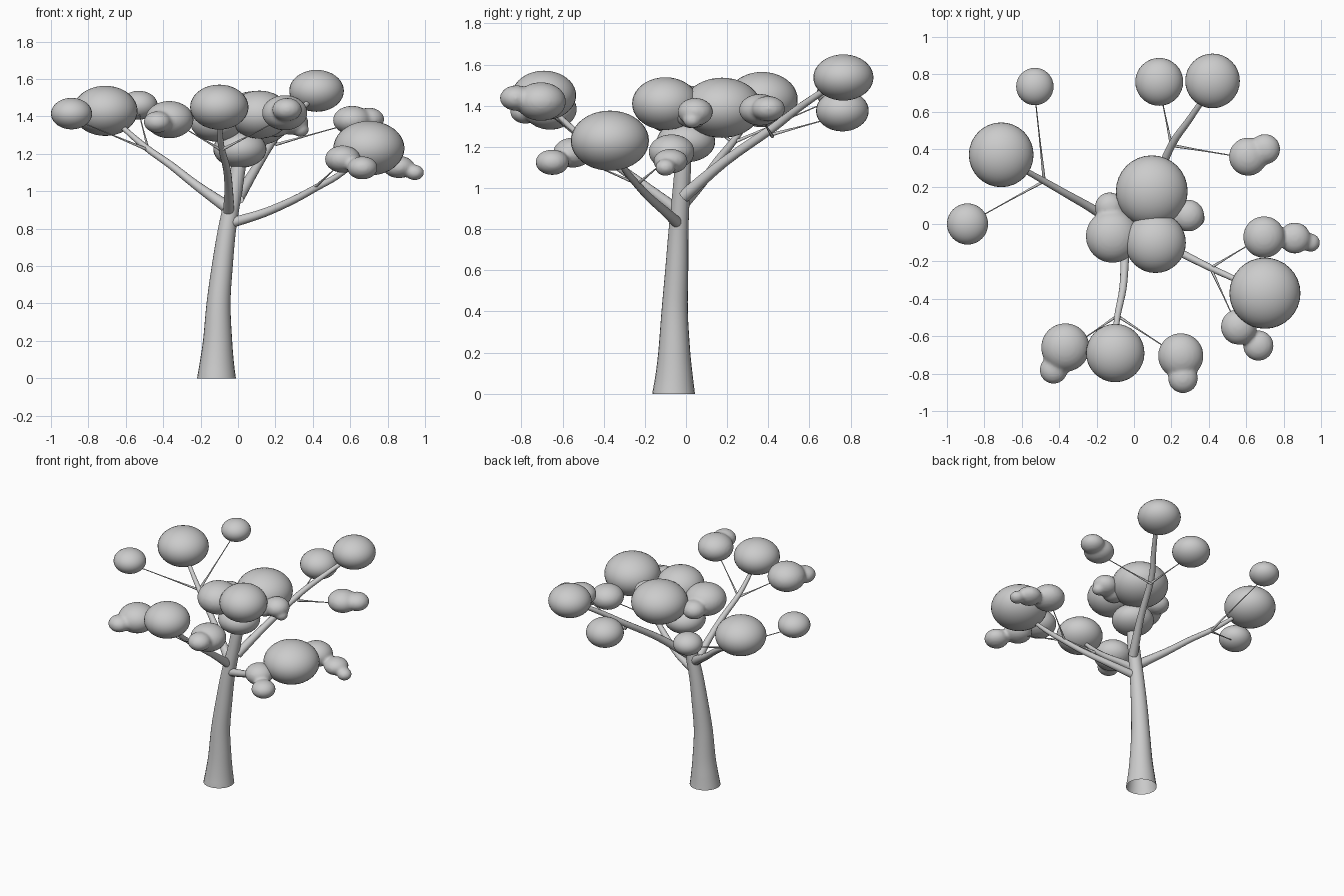
import bpy, bmesh, math
from mathutils import Vector, Matrix

if "Cube" in bpy.data.objects:
    bpy.data.objects.remove(bpy.data.objects["Cube"])


def finish(name, bm):
    me = bpy.data.meshes.new(name)
    bmesh.ops.recalc_face_normals(bm, faces=bm.faces)
    bm.to_mesh(me)
    bm.free()
    me.shade_smooth()
    ob = bpy.data.objects.new(name, me)
    bpy.context.collection.objects.link(ob)
    return ob


def smooth_path(pts, steps=4):
    """Catmull-Rom through (x, y, z, radius) points."""
    p = [Vector(q) for q in pts]
    p = [2 * p[0] - p[1]] + p + [2 * p[-1] - p[-2]]
    out = []
    for i in range(1, len(p) - 2):
        a, b, c, d = p[i - 1:i + 3]
        for s in range(steps):
            t = s / steps
            out.append(0.5 * (2 * b + (c - a) * t + (2 * a - 5 * b + 4 * c - d) * t * t
                              + (3 * b - a - 3 * c + d) * t ** 3))
    return out + [p[-2]]


def tube(name, pts, sides, level_start=False):
    path = smooth_path(pts)
    bm = bmesh.new()
    rings = []
    for i, q in enumerate(path):
        tan = (path[min(i + 1, len(path) - 1)] - path[max(i - 1, 0)]).to_3d().normalized()
        if level_start and i == 0:
            tan = Vector((0, 0, 1))
        ref = Vector((0, 1, 0)) if abs(tan.y) < 0.75 and level_start else Vector((0.31, 0.2, 1)).cross(tan)
        u = (ref - tan * ref.dot(tan)).normalized()
        v = tan.cross(u)
        ring = []
        for k in range(sides):
            a = 2 * math.pi * k / sides
            ring.append(bm.verts.new(q.to_3d() + (u * math.cos(a) + v * math.sin(a)) * q.w))
        rings.append(ring)
    for r0, r1 in zip(rings, rings[1:]):
        for k in range(sides):
            j = (k + 1) % sides
            bm.faces.new((r0[k], r0[j], r1[j], r1[k]))
    bm.faces.new(rings[-1])
    return finish(name, bm)


def clump(name, lumps):
    """Flattened leaf balls; several lumps are blended into one body."""
    bm = bmesh.new()
    for x, y, z, r, h in lumps:
        m = Matrix.Translation((x, y, z)) @ Matrix.Diagonal((r, r, h, 1))
        bmesh.ops.create_uvsphere(bm, u_segments=32, v_segments=20, radius=1, matrix=m)
    ob = finish(name, bm)
    if len(lumps) > 1:
        rm = ob.modifiers.new("blend", 'REMESH')
        rm.mode = 'VOXEL'
        rm.voxel_size = 0.011
        rm.use_smooth_shade = True
        sm = ob.modifiers.new("soften", 'SMOOTH')
        sm.factor = 0.5
        sm.iterations = 5


# Trunk, flared and leaning
tube("trunk", [(-.115, -.06, 0, .104), (-.113, -.058, .08, .092), (-.109, -.057, .2, .078),
               (-.104, -.055, .4, .064), (-.084, -.045, .6, .056), (-.058, -.036, .8, .048),
               (-.02, -.022, 1.0, .042), (.005, -.012, 1.15, .038), (.02, 0, 1.3, .028)], 24, True)

# Main branches
branches = {
    "left": [(-.05, -.03, .91, .034), (-.22, .08, 1.03, .024), (-.36, .16, 1.14, .02),
             (-.5, .24, 1.24, .017), (-.66, .33, 1.38, .012)],
    "back": [(.0, -.01, .96, .032), (.1, .19, 1.13, .024), (.2, .42, 1.29, .021),
             (.29, .55, 1.39, .018), (.4, .71, 1.5, .014)],
    "right": [(-.04, -.04, .83, .028), (.14, -.1, .885, .023), (.3, -.18, .955, .02),
              (.42, -.24, 1.02, .018), (.53, -.29, 1.08, .016), (.65, -.35, 1.17, .012)],
    "front": [(-.05, -.03, .88, .032), (-.05, -.2, 1.01, .023), (-.06, -.35, 1.12, .02),
              (-.09, -.5, 1.24, .017), (-.1, -.65, 1.38, .012)],
}
for side, pts in branches.items():
    tube(side + "_branch", pts, 12)

# Thin twigs out to the side clumps
twigs = [((-.48, .23, 1.22), (-.84, .03, 1.37)), ((-.48, .23, 1.22), (-.53, .69, 1.42)),
         ((.2, .42, 1.26), (.14, .71, 1.34)), ((.2, .42, 1.25), (.56, .36, 1.35)),
         ((.41, -.235, 1.02), (.65, -.09, 1.14)), ((.41, -.235, 1.02), (.54, -.52, 1.14)),
         ((-.09, -.49, 1.22), (-.31, -.64, 1.35)), ((-.09, -.49, 1.22), (.2, -.68, 1.37))]
for i, (a, b) in enumerate(twigs):
    mid = [(p + q) / 2 for p, q in zip(a, b)]
    tube(f"twig_{i + 1}", [(*a, .009), (*mid, .004), (*b, .003)], 5)

# Foliage clumps: x, y, z, radius, half height
foliage = {
    "back_left_leaves": [(-.53, .735, 1.46, .1, .077)],
    "back_leaves": [(.135, .76, 1.375, .128, .1)],
    "back_top_leaves": [(.42, .765, 1.537, .146, .112)],
    "left_big_leaves": [(-.71, .37, 1.43, .173, .134)],
    "left_end_leaves": [(-.89, 0, 1.415, .11, .084)],
    "right_back_leaves": [(.61, .36, 1.38, .103, .077), (.7, .4, 1.385, .082, .062)],
    "right_end_leaves": [(.695, -.07, 1.175, .112, .086), (.86, -.075, 1.13, .084, .06),
                         (.945, -.1, 1.1, .05, .042)],
    "right_big_leaves": [(.7, -.37, 1.23, .19, .146)],
    "right_front_leaves": [(.56, -.55, 1.172, .096, .073), (.665, -.65, 1.125, .082, .062)],
    "front_right_leaves": [(.25, -.705, 1.42, .122, .094), (.262, -.825, 1.437, .08, .062)],
    "front_leaves": [(-.1, -.69, 1.45, .156, .12)],
    "front_left_leaves": [(-.367, -.66, 1.383, .13, .1), (-.43, -.78, 1.37, .075, .058)],
    "crown_back_leaves": [(.095, .175, 1.39, .192, .146)],
    "crown_front_leaves": [(.115, -.1, 1.41, .162, .128)],
    "crown_left_leaves": [(-.115, -.065, 1.375, .143, .11), (-.13, .09, 1.36, .08, .065)],
    "crown_right_leaves": [(.29, .045, 1.37, .086, .068), (.335, .03, 1.33, .045, .04),
                           (.2, .03, 1.35, .08, .06)],
    "crown_low_leaves": [(.01, 0, 1.225, .142, .1)],
}
for name, lumps in foliage.items():
    clump(name, lumps)
